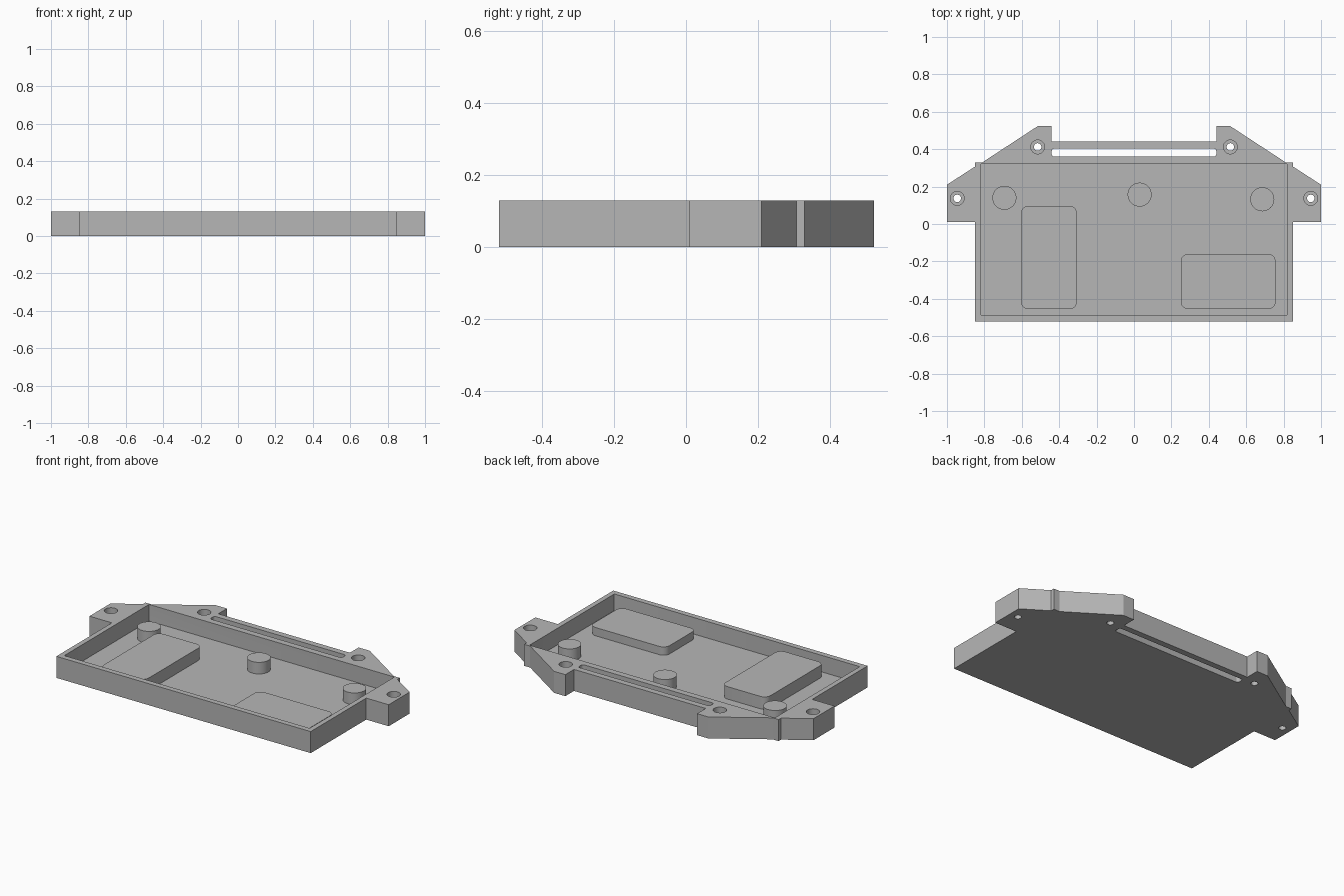
import bpy, bmesh, math

cube = bpy.data.objects.get("Cube")
if cube:
    bpy.data.objects.remove(cube, do_unlink=True)

HEIGHT, FLOOR = 0.13, 0.03

grey = bpy.data.materials.new("plain grey")
grey.use_nodes = True
colour = (0.47, 0.47, 0.47, 1)
grey.diffuse_color = colour
grey.node_tree.nodes["Principled BSDF"].inputs["Base Color"].default_value = colour


def prism(name, points, z0, z1):
    """Extrude a flat outline from z0 up to z1."""
    bm = bmesh.new()
    face = bm.faces.new([bm.verts.new((x, y, z0)) for x, y in points])
    top = bmesh.ops.extrude_face_region(bm, geom=[face])["geom"]
    bmesh.ops.translate(bm, vec=(0, 0, z1 - z0),
                        verts=[v for v in top if isinstance(v, bmesh.types.BMVert)])
    bmesh.ops.recalc_face_normals(bm, faces=bm.faces)
    mesh = bpy.data.meshes.new(name)
    bm.to_mesh(mesh)
    bm.free()
    mesh.materials.append(grey)
    obj = bpy.data.objects.new(name, mesh)
    bpy.context.collection.objects.link(obj)
    return obj


def circle(cx, cy, r, n=32):
    return [(cx + r * math.cos(math.tau * i / n), cy + r * math.sin(math.tau * i / n))
            for i in range(n)]


def rounded(x0, x1, y0, y1, r, steps=6):
    """Rectangle outline with rounded corners."""
    corners = [(x1 - r, y1 - r), (x0 + r, y1 - r), (x0 + r, y0 + r), (x1 - r, y0 + r)]
    points = []
    for q, (cx, cy) in enumerate(corners):
        for i in range(steps + 1):
            a = math.pi / 2 * (q + i / steps)
            points.append((cx + r * math.cos(a), cy + r * math.sin(a)))
    return points


def smooth(obj):
    bpy.ops.object.select_all(action="DESELECT")
    obj.select_set(True)
    bpy.context.view_layer.objects.active = obj
    bpy.ops.object.shade_smooth_by_angle(angle=math.radians(30))


# Tray body: box with side ears and rear ears, mirrored outline
half = [(0.85, -0.52), (0.85, 0.01), (1, 0.01), (1, 0.21), (0.85, 0.307), (0.85, 0.33),
        (0.81, 0.33), (0.515, 0.523), (0.44, 0.523), (0.44, 0.44)]
tray = prism("tray", half + [(-x, y) for x, y in reversed(half)], 0, HEIGHT)

# Cutters: pocket, strap slot, stepped screw holes
cutters = [prism("pocket_cutter", rounded(-0.82, 0.82, -0.487, 0.322, 0.006, 3), FLOOR, 0.2),
           prism("slot_cutter", rounded(-0.44, 0.44, 0.36, 0.403, 0.014), -0.1, 0.2)]
for x, y in [(0.515, 0.412), (0.945, 0.137)]:
    for side in (-1, 1):
        cutters.append(prism("screw_cutter", circle(side * x, y, 0.02), -0.1, 0.2))
        cutters.append(prism("head_cutter", circle(side * x, y, 0.037), FLOOR, 0.2))

bpy.context.view_layer.objects.active = tray
for cutter in cutters:
    cutter.hide_render = True
    mod = tray.modifiers.new("cut", "BOOLEAN")
    mod.operation = "DIFFERENCE"
    mod.solver = "EXACT"
    mod.object = cutter
    bpy.ops.object.modifier_apply(modifier=mod.name)
for cutter in cutters:
    bpy.data.objects.remove(cutter, do_unlink=True)
smooth(tray)

# Raised pads on the tray floor
smooth(prism("tall_pad", rounded(-0.605, -0.305, -0.455, 0.097, 0.04), FLOOR - 0.01, 0.105))
smooth(prism("low_pad", rounded(0.25, 0.757, -0.455, -0.16, 0.04), FLOOR - 0.01, 0.08))

# Round support posts
for name, x, y in [("right_post", -0.693, 0.14), ("middle_post", 0.03, 0.157),
                   ("left_post", 0.686, 0.132)]:
    smooth(prism(name, circle(x, y, 0.064, 48), FLOOR - 0.01, 0.1))
